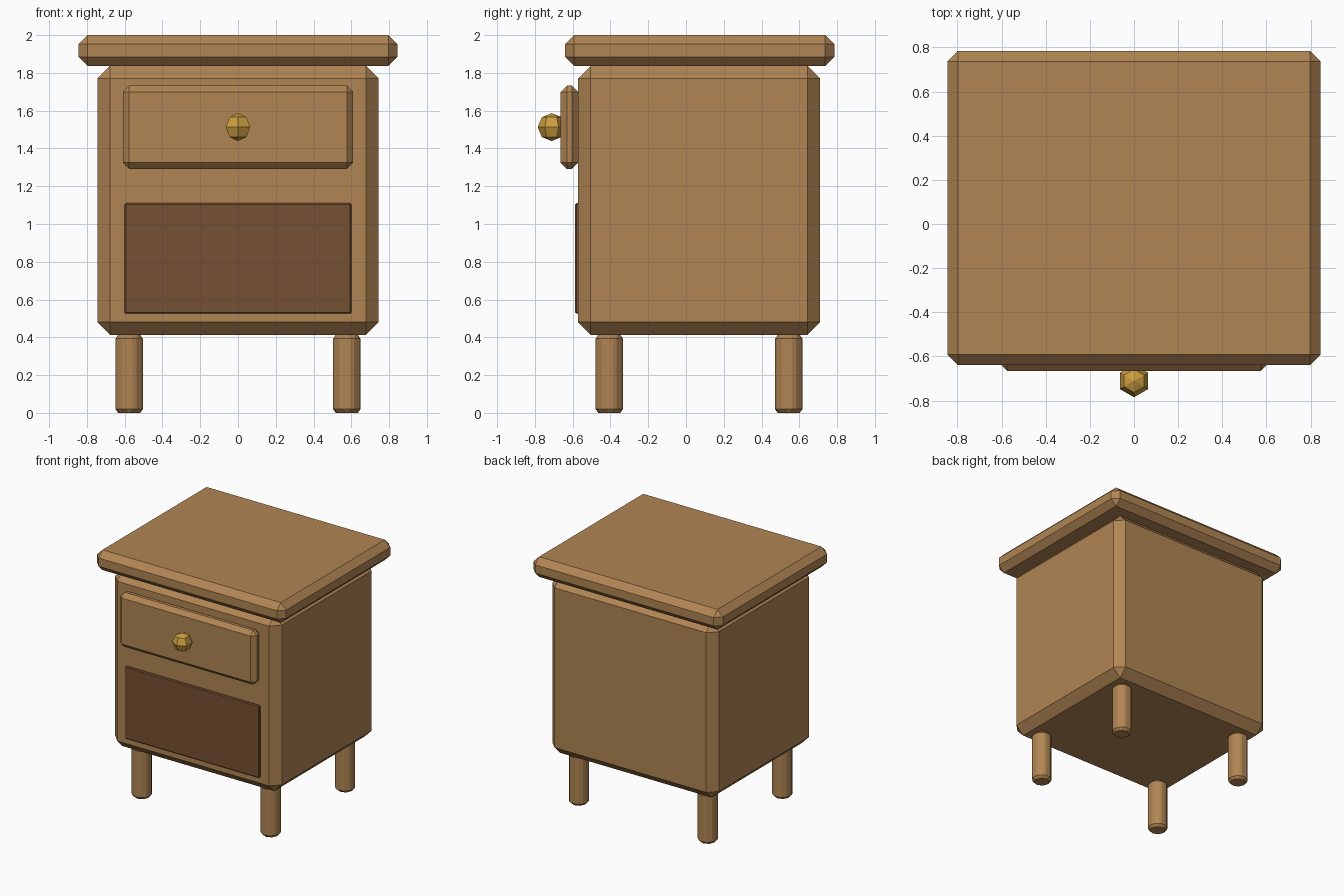
import bpy
import bmesh
from mathutils import Matrix

if "Cube" in bpy.data.objects:
    bpy.data.objects.remove(bpy.data.objects["Cube"])


def material(name, rgb):
    m = bpy.data.materials.new(name)
    m.diffuse_color = (*rgb, 1)
    m.use_nodes = True
    m.node_tree.nodes["Principled BSDF"].inputs["Base Color"].default_value = m.diffuse_color
    return m


wood = material("wood", (0.44, 0.235, 0.088))
dark_wood = material("dark_wood", (0.18, 0.08, 0.032))
brass = material("brass", (0.60, 0.34, 0.05))


def finish(bm, name, mat, bevel=0):
    mesh = bpy.data.meshes.new(name)
    bm.to_mesh(mesh)
    bm.free()
    mesh.materials.append(mat)
    ob = bpy.data.objects.new(name, mesh)
    bpy.context.collection.objects.link(ob)
    if bevel:
        mod = ob.modifiers.new("chamfer", 'BEVEL')
        mod.width = bevel
        mod.segments = 1
        mod.limit_method = 'ANGLE'
    return ob


def box(name, mat, x, y, z, bevel):
    """Chamfered box from (min, max) ranges."""
    size = [r[1] - r[0] for r in (x, y, z)]
    mid = [(r[0] + r[1]) / 2 for r in (x, y, z)]
    bm = bmesh.new()
    bmesh.ops.create_cube(bm, size=1, matrix=Matrix.Translation(mid) @ Matrix.Diagonal((*size, 1)))
    return finish(bm, name, mat, bevel)


# Cabinet, top, drawer front and lower recess panel
box("cabinet_body", wood, (-0.745, 0.745), (-0.572, 0.71), (0.413, 1.837), 0.067)
box("table_top", wood, (-0.845, 0.845), (-0.64, 0.785), (1.837, 2.0), 0.048)
box("drawer_front", wood, (-0.61, 0.61), (-0.665, -0.57), (1.292, 1.732), 0.034)
box("lower_panel", dark_wood, (-0.6, 0.6), (-0.587, -0.55), (0.525, 1.11), 0.007)

# Drawer knob
bm = bmesh.new()
bmesh.ops.create_uvsphere(bm, u_segments=6, v_segments=4, radius=0.074,
                          matrix=Matrix.Translation((0, -0.711, 1.513)))
finish(bm, "drawer_knob", brass)

# Four chamfered octagonal legs
for side, x in (("left", -0.576), ("right", 0.576)):
    for end, y in (("front", -0.406), ("back", 0.544)):
        bm = bmesh.new()
        bmesh.ops.create_cone(bm, cap_ends=True, segments=8, radius1=0.08, radius2=0.08,
                              depth=0.413, matrix=Matrix.Translation((x, y, 0.2065)))
        finish(bm, f"{end}_{side}_leg", wood, 0.02)
